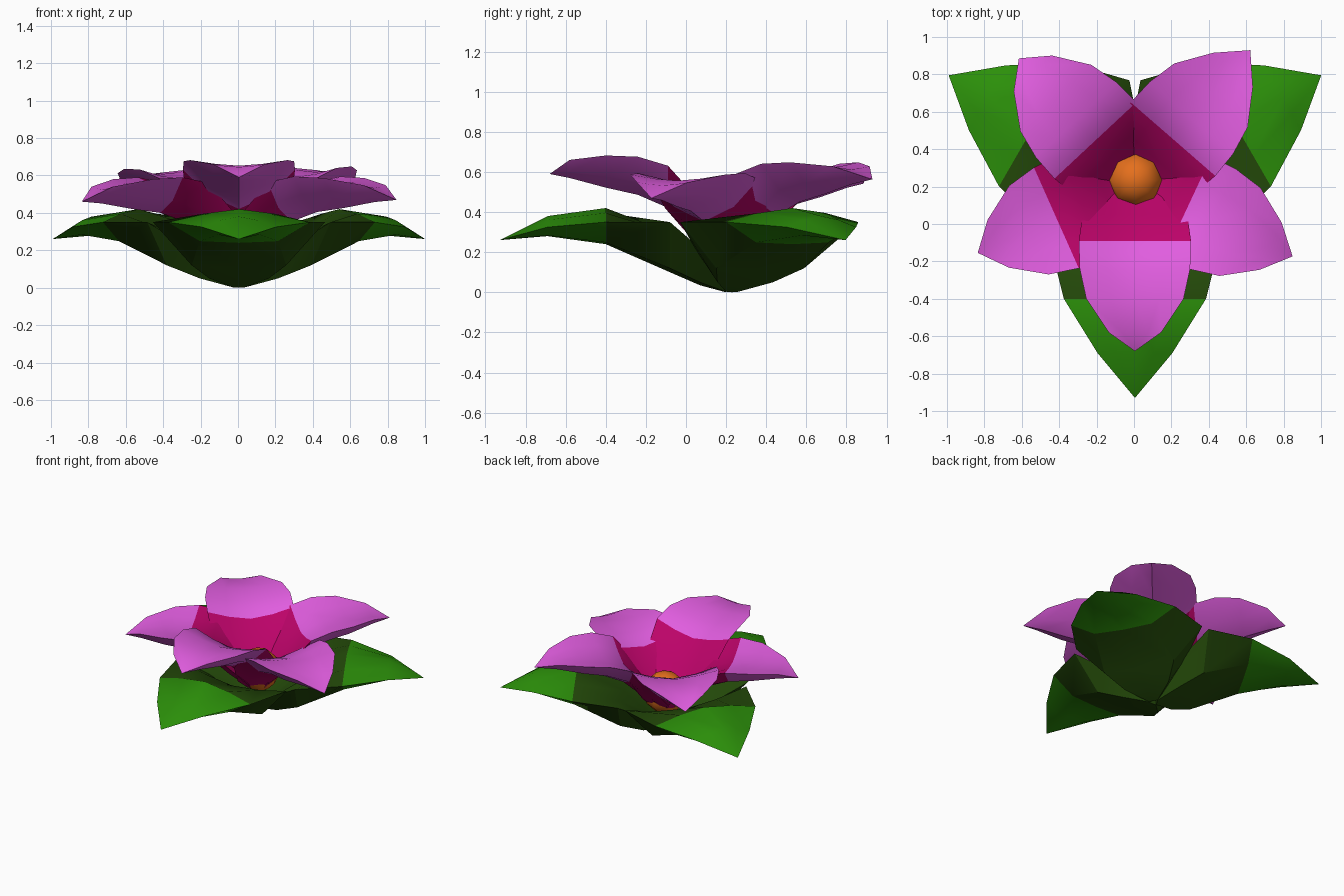
import bpy, bmesh, math
from mathutils import Vector

if "Cube" in bpy.data.objects:
    bpy.data.objects.remove(bpy.data.objects["Cube"])


def material(name, rgb):
    m = bpy.data.materials.new(name)
    m.diffuse_color = (*rgb, 1)
    m.use_nodes = True
    m.node_tree.nodes["Principled BSDF"].inputs["Base Color"].default_value = m.diffuse_color
    return m


PINK = material("pink", (0.75, 0.11, 0.74))
MAGENTA = material("magenta", (0.50, 0.001, 0.14))
GREEN = material("leaf green", (0.025, 0.28, 0.003))
DARK = material("dark green", (0.018, 0.07, 0.003))
ORANGE = material("orange", (0.78, 0.16, 0.012))
CX, CY = 0.005, 0.22      # flower centre in plan


def smooth(ob, deg):
    bpy.ops.object.select_all(action='DESELECT')
    ob.select_set(True)
    bpy.context.view_layer.objects.active = ob
    bpy.ops.object.shade_smooth_by_angle(angle=math.radians(deg))


def blade(name, rows, tip, angle, lift, tilt, split, belly, mats):
    """Closed leaf shape. Rows: radius, half width, edge z, top rib z, bottom rib z."""
    a = math.radians(angle)
    d, s = Vector((math.cos(a), math.sin(a), 0)), Vector((-math.sin(a), math.cos(a), 0))
    bm = bmesh.new()

    def vert(r, w, z):
        p = Vector((CX, CY, 0)) + d * r + s * w
        return bm.verts.new((p.x, p.y, z + lift + tilt * r))

    rings = []
    for r, w, e, t, b in rows:
        th, bh = t + (e - t) * 0.35, b + (e - b) * belly
        rings.append([vert(r, w * u, z) for u, z in (
            (-1, e), (-.5, th), (0, t), (.5, th), (1, e), (.55, bh), (0, b), (-.55, bh))])
    end = vert(tip[0], 0, tip[1])
    bm.faces.new(rings[0]).material_index = 1
    # inner rows take the second colour
    for i in range(len(rings)):
        for k in range(8):
            n = (k + 1) % 8
            if i + 1 < len(rings):
                f = bm.faces.new((rings[i][k], rings[i][n], rings[i + 1][n], rings[i + 1][k]))
            else:
                f = bm.faces.new((rings[i][k], rings[i][n], end))
            f.material_index = 1 if i < split else 0
    bmesh.ops.recalc_face_normals(bm, faces=bm.faces)
    me = bpy.data.meshes.new(name)
    bm.to_mesh(me)
    bm.free()
    for m in mats:
        me.materials.append(m)
    ob = bpy.data.objects.new(name, me)
    bpy.context.collection.objects.link(ob)
    smooth(ob, 30)


# three broad leaves, each narrowing to a point under the flower
leaf_rows = [
    (0.02, 0.06, 0.03, 0.035, 0.0),
    (0.15, 0.29, 0.22, 0.13, 0.035),
    (0.30, 0.46, 0.35, 0.27, 0.10),
    (0.62, 0.38, 0.35, 0.42, 0.24),
    (0.91, 0.20, 0.325, 0.38, 0.28),
]
for i, ang in enumerate((270, 30, 150)):
    blade(f"leaf_{i + 1}", leaf_rows, (1.15, 0.26), ang, 0, 0, 3, 0.08, (GREEN, DARK))

# five cupped petals, front and back ones raised, the left one coloured further out
petal_rows = [
    (0.03, 0.17, 0.24, 0.22, 0.14),
    (0.17, 0.28, 0.42, 0.34, 0.24),
    (0.31, 0.30, 0.56, 0.49, 0.35),
    (0.46, 0.295, 0.59, 0.54, 0.40),
    (0.62, 0.26, 0.58, 0.55, 0.42),
    (0.80, 0.14, 0.54, 0.525, 0.45),
]
for i, (ang, lift, tilt, length, split) in enumerate((
        (270, 0.04, 0.10, 0.90, 2), (335, 0, 0.01, 0.93, 2), (49, 0, 0.11, 0.94, 2),
        (133, 0, 0.09, 0.91, 2), (204, 0, 0, 0.92, 3))):
    blade(f"petal_{i + 1}", petal_rows, (length, 0.46), ang, lift, tilt, split, 0.35,
          (PINK, MAGENTA))

# round flower centre
bpy.ops.mesh.primitive_uv_sphere_add(segments=8, ring_count=6, radius=0.15,
                                     location=(CX + 0.005, CY + 0.015, 0.275))
core = bpy.context.object
core.name = "flower_centre"
core.data.materials.append(ORANGE)
smooth(core, 50)
